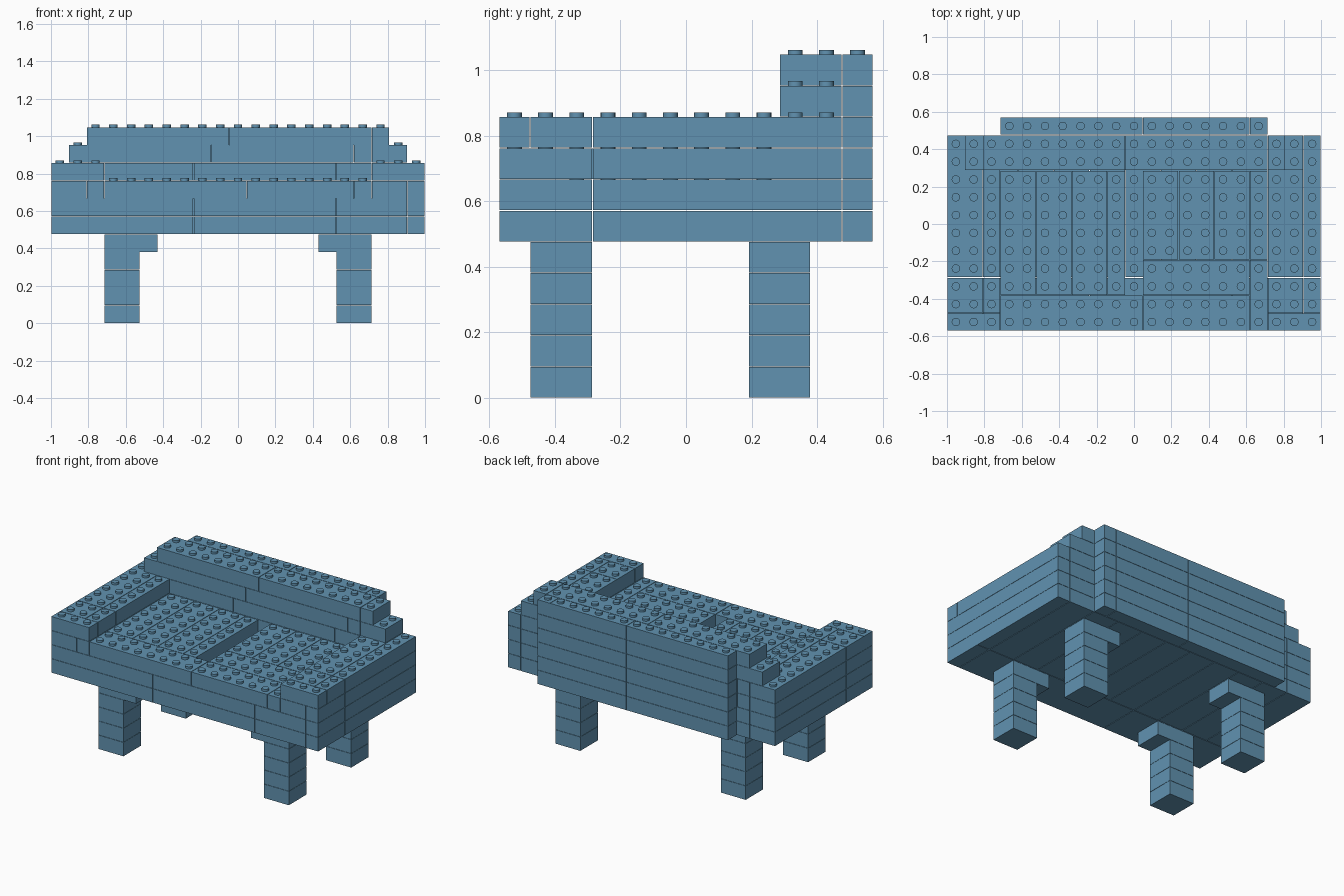
import bpy
import bmesh
from mathutils import Matrix

default_cube = bpy.data.objects.get("Cube")
if default_cube:
    bpy.data.objects.remove(default_cube, do_unlink=True)

# Grid of one stud; every brick is one layer high
COLS, ROWS = 21, 12
UNIT = 2 / COLS
LAYER = 0.0953
GAP = 0.0018
STUD_RADIUS, STUD_HEIGHT = 0.0225, 0.0145

blue = bpy.data.materials.new("dusty blue")
blue.use_nodes = True
colour = (0.12, 0.29, 0.44, 1)
blue.diffuse_color = colour
blue.node_tree.nodes["Principled BSDF"].inputs["Base Color"].default_value = colour

parts = {}
filled = set()


def brick(part, layer, c0, c1, r0, r1):
    """Reserve a brick over columns c0..c1 and rows r0..r1."""
    parts.setdefault(part, []).append((layer, c0, c1, r0, r1))
    filled.update((layer, c, r) for c in range(c0, c1) for r in range(r0, r1))


def run(part, layer, joints, r0, r1):
    """Lay bricks side by side, split at the given columns."""
    for c0, c1 in zip(joints, joints[1:]):
        brick(part, layer, c0, c1, r0, r1)


# Legs, each with a wider top brick reaching inward
for side, c0, top in (("right", 3, (3, 6)), ("left", 16, (15, 18))):
    for end, r0 in (("front", 1), ("back", 8)):
        name = f"{end}_{side}_leg"
        for layer in range(4):
            brick(name, layer, c0, c0 + 2, r0, r0 + 2)
        brick(name, 4, *top, r0, r0 + 2)

# Base: front beam and rows of planks
for layer in (5, 6):
    run("base", layer, [0, 8, 16, 20, 21], 0, 3)
    run("base", layer, [0, 2, 4, 6, 8, 10, 12, 14, 16, 18, 20, 21], 3, 11)

# Seat with a narrow open slot in the middle
run("seat", 7, [3, 11, 17], 0, 2)
run("seat", 7, [3, 5, 7, 9, 10], 2, 9)
brick("seat", 7, 11, 17, 2, 4)
run("seat", 7, [11, 13, 15, 17], 4, 9)
run("seat", 7, [17, 18], 0, 4)
run("seat", 7, [17, 18], 4, 9)
run("seat", 7, [3, 11, 18], 9, 11)

# Armrests
for name, joints in (("right_arm", [0, 2, 3]), ("left_arm", [18, 20, 21])):
    run(name, 7, joints, 0, 3)
    run(name, 7, joints, 3, 11)
    brick(name, 8, joints[0], joints[-1], 0, 1)
    run(name, 8, joints, 1, 3)
    run(name, 8, joints, 3, 11)

# Stepped backrest
run("backrest", 8, [3, 8, 16, 18], 9, 11)
run("backrest", 9, [1, 9, 17, 18, 20], 9, 11)
run("backrest", 10, [2, 10, 18, 19], 9, 11)

# Panel along the back
for layer in range(5, 11):
    run("back_panel", layer, [3, 11, 17, 18], 11, 12)


def position(c, r, z):
    return ((c - COLS / 2) * UNIT, (r - ROWS / 2) * UNIT, z)


def build(name, bricks):
    bm = bmesh.new()
    for layer, c0, c1, r0, r1 in bricks:
        size = ((c1 - c0) * UNIT - 2 * GAP, (r1 - r0) * UNIT - 2 * GAP,
                LAYER - GAP, 1)
        middle = position((c0 + c1) / 2, (r0 + r1) / 2, (layer + 0.5) * LAYER)
        bmesh.ops.create_cube(
            bm, size=1, matrix=Matrix.Translation(middle) @ Matrix.Diagonal(size))
        # Studs wherever nothing sits on top
        for c in range(c0, c1):
            for r in range(r0, r1):
                if (layer + 1, c, r) in filled:
                    continue
                z = (layer + 1) * LAYER + STUD_HEIGHT / 2 - GAP / 2
                bmesh.ops.create_cone(
                    bm, cap_ends=True, segments=16, radius1=STUD_RADIUS,
                    radius2=STUD_RADIUS, depth=STUD_HEIGHT,
                    matrix=Matrix.Translation(position(c + 0.5, r + 0.5, z)))
    mesh = bpy.data.meshes.new(name)
    bm.to_mesh(mesh)
    bm.free()
    mesh.materials.append(blue)
    obj = bpy.data.objects.new(name, mesh)
    bpy.context.collection.objects.link(obj)
    return obj


bpy.ops.object.select_all(action="DESELECT")
for name, bricks in parts.items():
    obj = build(name, bricks)
    obj.select_set(True)
    bpy.context.view_layer.objects.active = obj
bpy.ops.object.shade_smooth_by_angle(angle=0.6)
